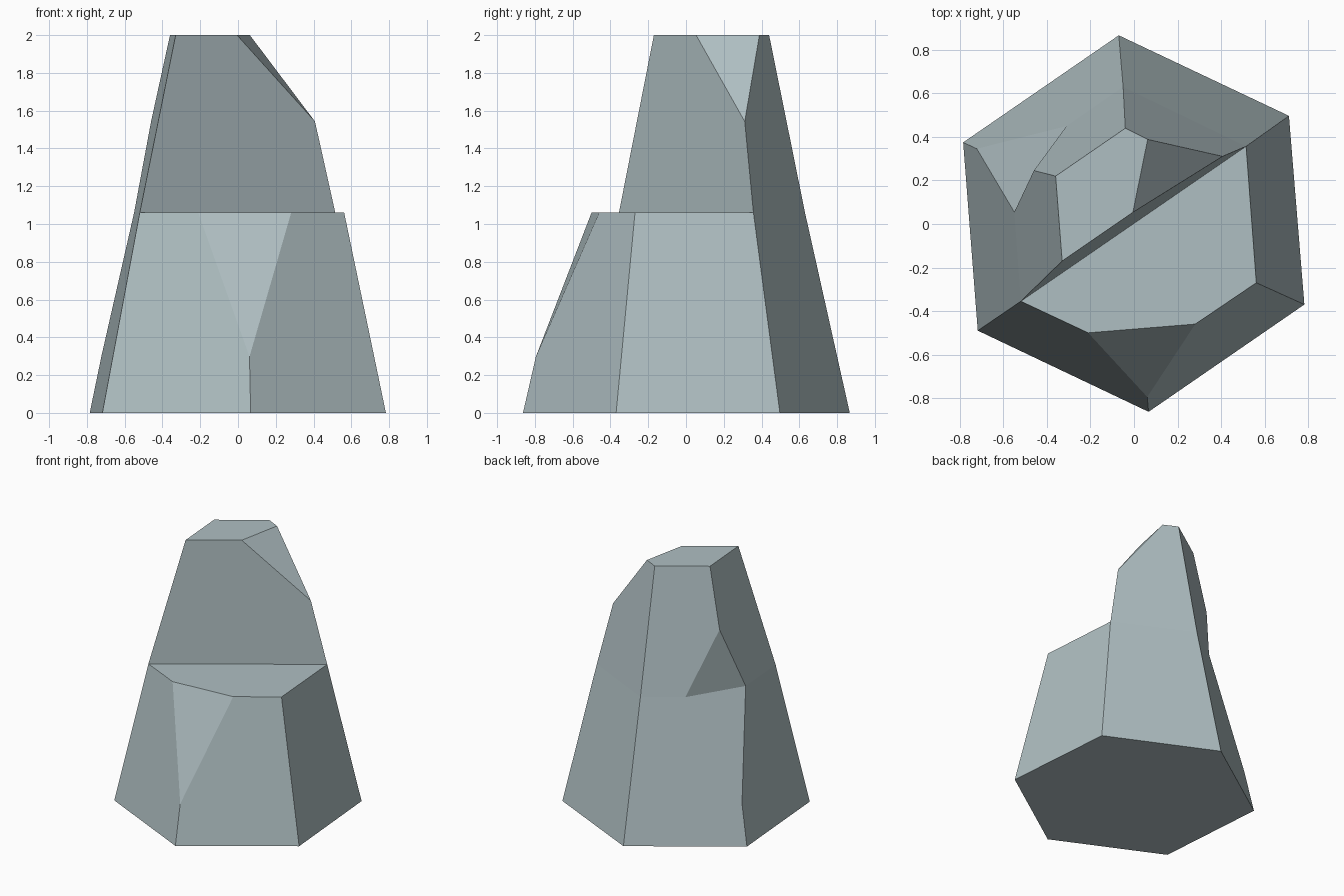
import bpy, bmesh
from mathutils import Vector

if "Cube" in bpy.data.objects:
    bpy.data.objects.remove(bpy.data.objects["Cube"])

LEDGE = 1.06   # height of the step
TOP = 2.0

stone = bpy.data.materials.new("blue_grey_stone")
stone.diffuse_color = (0.43, 0.52, 0.54, 1)
stone.use_nodes = True
stone.node_tree.nodes["Principled BSDF"].inputs["Base Color"].default_value = stone.diffuse_color

# Six-sided tapering outline of the rock, counter-clockwise, at three heights
foot = [(-.07, .867), (-.785, .375), (-.718, -.49), (.067, -.863), (.783, -.37), (.712, .497)]
waist = [(-.05, .63), (-.566, .273), (-.52, -.355), (.045, -.62), (.562, -.27), (.515, .357)]
crown = [(-.04, .44), (-.36, .22), (-.324, -.25), (.035, -.43), (.39, -.19), (.36, .24)]


def loft(ring_a, za, ring_b, zb):
    """Closed six-sided block between two outlines."""
    bm = bmesh.new()
    a = [bm.verts.new((x, y, za)) for x, y in ring_a]
    b = [bm.verts.new((x, y, zb)) for x, y in ring_b]
    bm.faces.new(a[::-1])
    bm.faces.new(b)
    for i in range(6):
        j = (i + 1) % 6
        bm.faces.new((a[i], a[j], b[j], b[i]))
    return bm


def chip(bm, p, q, r):
    """Slice off the side of plane p-q-r that faces away from the core."""
    p, q, r = Vector(p), Vector(q), Vector(r)
    n = (q - p).cross(r - p).normalized()
    core = Vector((-.1, .2, (p.z + q.z + r.z) / 3))
    if n.dot(core - p) > 0:
        n = -n
    bmesh.ops.bisect_plane(bm, geom=bm.verts[:] + bm.edges[:] + bm.faces[:],
                           dist=1e-4, plane_co=p, plane_no=n, clear_outer=True)
    open_edges = [e for e in bm.edges if e.is_boundary]
    bmesh.ops.holes_fill(bm, edges=open_edges, sides=0)


def finish(bm, name):
    bmesh.ops.recalc_face_normals(bm, faces=bm.faces[:])
    me = bpy.data.meshes.new(name)
    bm.to_mesh(me)
    bm.free()
    me.materials.append(stone)
    ob = bpy.data.objects.new(name, me)
    bpy.context.collection.objects.link(ob)


# Points shared by the notch above and below the step
notch_a, notch_b = (-.55, .055, LEDGE), (-.31, .45, LEDGE)

# Lower block: front corner chip and back-left notch
lower = loft(foot, 0, waist, LEDGE)
chip(lower, (.28, -.46, LEDGE), (-.21, -.5, LEDGE), (.065, -.81, .26))
chip(lower, notch_a, notch_b, (-.74, .35, .26))
finish(lower, "lower_rock")

# Upper block: diagonal split wall, notch and top corner chip
upper = loft(waist, LEDGE, crown, TOP)
chip(upper, (-.52, -.355, LEDGE), (.515, .357, LEDGE), (-.33, -.17, TOP))
chip(upper, notch_a, notch_b, (-.46, .245, 1.54))
chip(upper, (-.005, .055, TOP), (.063, .39, TOP), (.41, .313, 1.54))
hidden = [f for f in upper.faces if all(abs(v.co.z - LEDGE) < 1e-3 for v in f.verts)]
bmesh.ops.delete(upper, geom=hidden, context='FACES')
finish(upper, "upper_rock")
